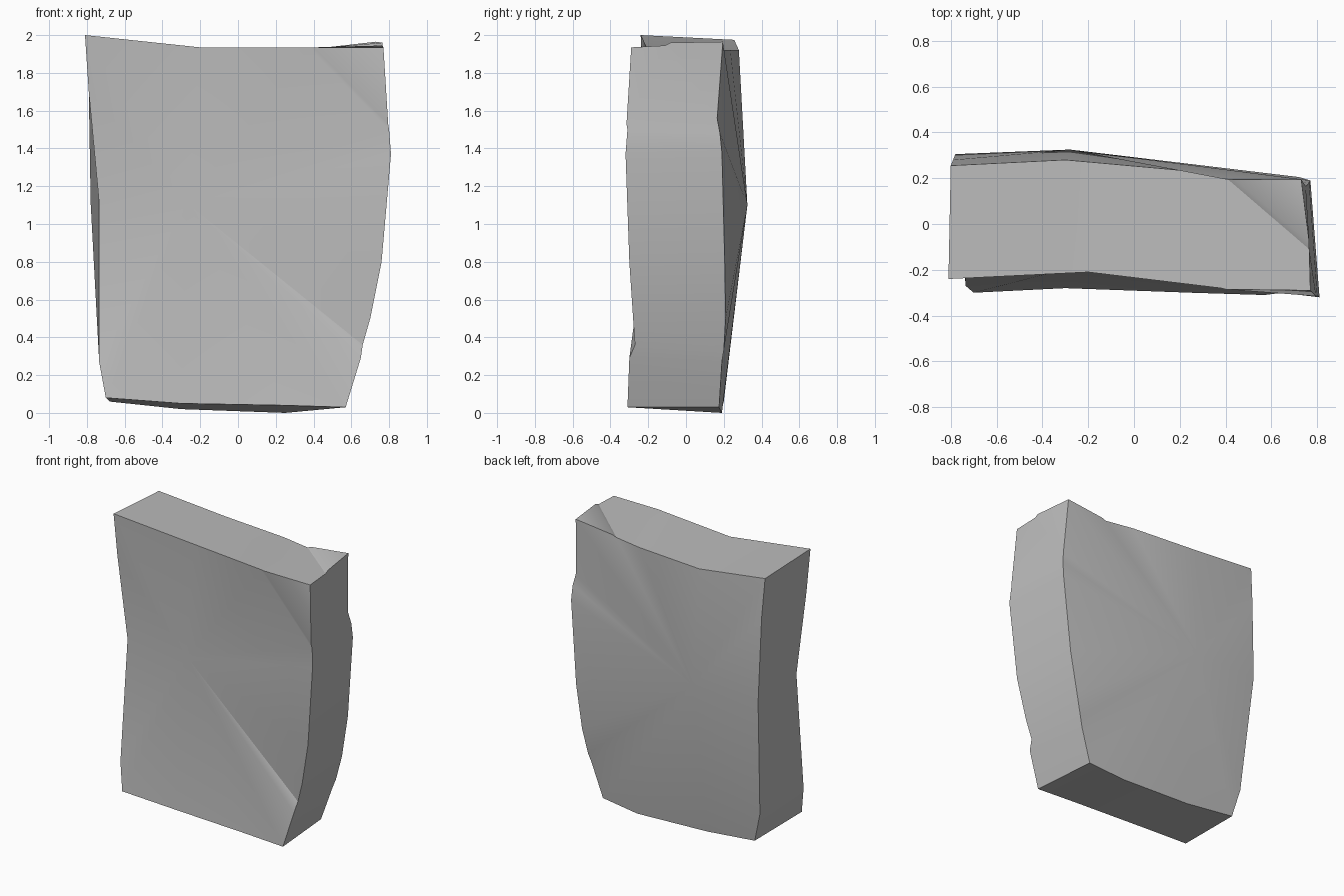
import bpy
import bmesh
import math
from mathutils import Vector

# Remove the default cube only
default_cube = bpy.data.objects.get("Cube")
if default_cube:
    bpy.data.objects.remove(default_cube, do_unlink=True)


def make_material(name, grey):
    material = bpy.data.materials.new(name)
    material.use_nodes = True
    colour = (grey, grey, grey, 1)
    material.diffuse_color = colour
    shader = material.node_tree.nodes["Principled BSDF"]
    shader.inputs["Base Color"].default_value = colour
    shader.inputs["Roughness"].default_value = 0.9
    return material


# Matching rim points on the front and back of the slab, from the top -x corner
RIM = [
    ((-.81, -.24, 2), (-.8, .255, 1.975)),
    ((-.2, -.21, 1.935), (-.3, .28, 1.92)),
    ((.38, -.28, 1.935), (.2, .235, 1.92)),
    ((.4, -.285, 1.935), (.41, .195, 1.92)),
    ((.77, -.29, 1.935), (.73, .195, 1.965)),
    ((.795, -.315, 1.53), (.75, .165, 1.56)),
    ((.8, -.31, 1.5), (.765, .18, 1.48)),
    ((.81, -.32, 1.37), (.77, .19, 1.38)),
    ((.76, -.3, .8), (.72, .205, .8)),
    ((.7, -.28, .5), (.67, .21, .5)),
    ((.66, -.27, .36), (.63, .2, .33)),
    ((.65, -.3, .29), (.61, .19, .27)),
    ((.57, -.31, .03), (.53, .175, .03)),
    ((.25, -.3, .04), (.25, .19, 0)),
    ((-.3, -.28, .05), (-.3, .19, .02)),
    ((-.7, -.3, .08), (-.68, .2, .06)),
    ((-.735, -.27, .27), (-.735, .22, .27)),
    ((-.735, -.19, 1.11), (-.78, .305, 1.11)),
    ((-.79, -.225, 1.7), (-.79, .28, 1.7)),
]
CORNER = 4  # rim index of the chipped top corner

bm = bmesh.new()
front = [bm.verts.new(pair[0]) for pair in RIM]
back = [bm.verts.new(pair[1]) for pair in RIM]
count = len(RIM)


def fan(rim, centre, skip=()):
    """Close a rim with triangles meeting at one central point."""
    hub = bm.verts.new(centre)
    for i in range(count):
        if i not in skip:
            bm.faces.new((hub, rim[i], rim[(i + 1) % count]))
    return hub


# Dented front face; the top corner is split off by a narrow crease
before, after = CORNER - 2, CORNER + 2
front_hub = fan(front, (-.27, -.19, 1.11), skip=range(before, after))
bm.faces.new((front_hub, front[before], front[after]))
bm.faces.new((front[before], front[before + 1], front[after - 1], front[after]))
bm.faces.new(front[CORNER - 1:CORNER + 2])

# Bulging back face
fan(back, (-.28, .325, 1.1))

# Edge walls all round, apart from the two beside the chipped corner
for i in range(count):
    if i not in (CORNER - 1, CORNER):
        j = (i + 1) % count
        bm.faces.new((front[i], front[j], back[j], back[i]))

# Raised chip on the top, with a small step along its crease
low_side = bm.verts.new((.765, -.11, 1.945))
high_side = bm.verts.new((.765, -.08, 1.96))
high_back = bm.verts.new(back[CORNER - 1].co + Vector((.03, 0, .012)))
bm.faces.new((front[CORNER - 1], front[CORNER], low_side, back[CORNER - 1]))
bm.faces.new((back[CORNER - 1], low_side, high_side, high_back))
bm.faces.new((high_back, high_side, back[CORNER]))
bm.faces.new((back[CORNER - 1], high_back, back[CORNER]))
bm.faces.new((front[CORNER], front[CORNER + 1], low_side))
bm.faces.new((low_side, front[CORNER + 1], back[CORNER + 1], high_side))
bm.faces.new((high_side, back[CORNER + 1], back[CORNER]))

bmesh.ops.recalc_face_normals(bm, faces=bm.faces)
mesh = bpy.data.meshes.new("stone_slab")
bm.to_mesh(mesh)
bm.free()

stone_slab = bpy.data.objects.new("stone_slab", mesh)
bpy.context.collection.objects.link(stone_slab)
mesh.materials.append(make_material("stone_grey", 0.5))

# Soft shading across the broad faces, crisp rim edges
bpy.ops.object.select_all(action="DESELECT")
stone_slab.select_set(True)
bpy.context.view_layer.objects.active = stone_slab
bpy.ops.object.shade_smooth_by_angle(angle=math.radians(30))
